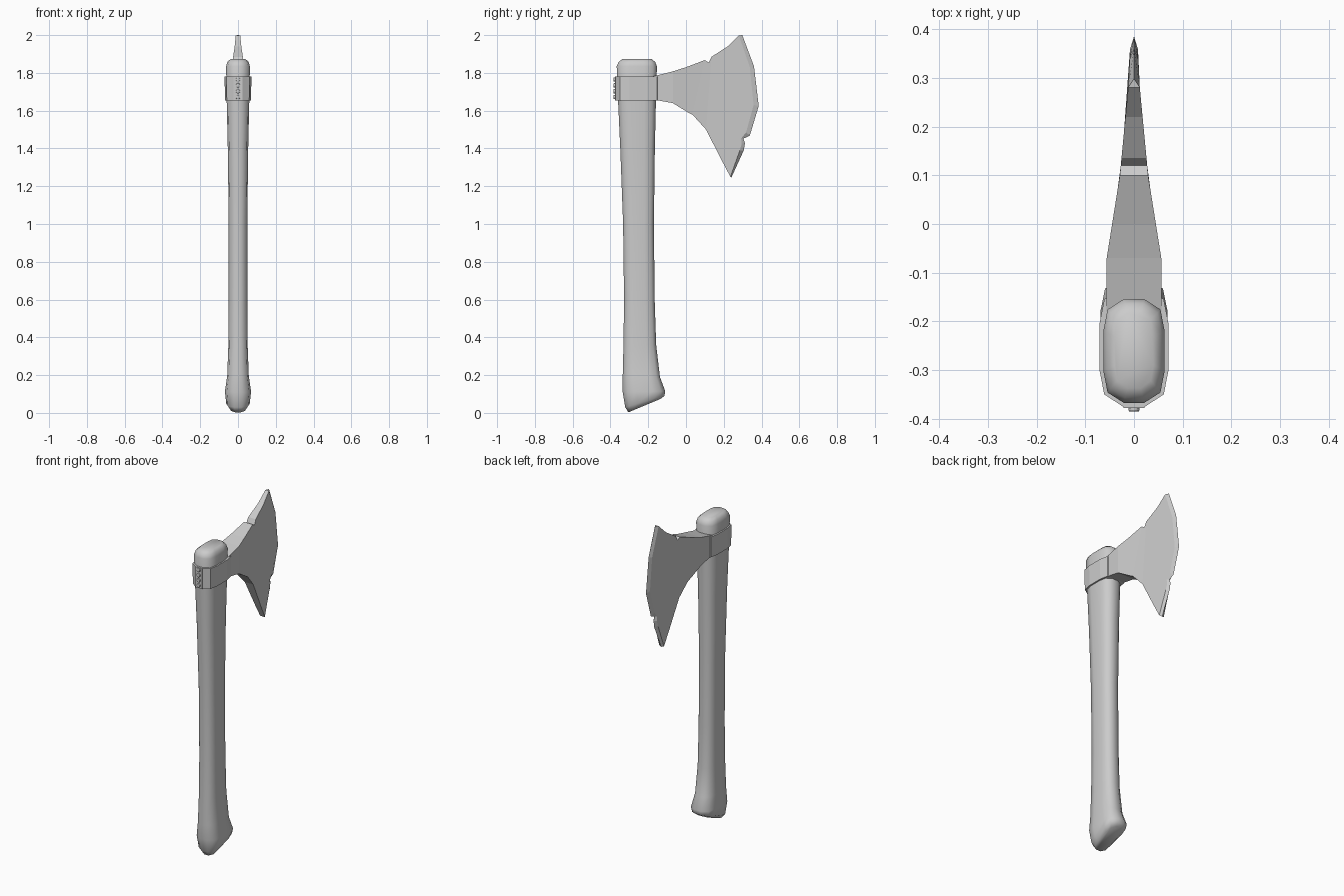
import bpy, bmesh
from math import pi

if "Cube" in bpy.data.objects:
    bpy.data.objects.remove(bpy.data.objects["Cube"])


def make_object(name, bm, smooth=False):
    bmesh.ops.recalc_face_normals(bm, faces=bm.faces)
    for f in bm.faces:
        f.smooth = smooth
    me = bpy.data.meshes.new(name)
    bm.to_mesh(me)
    bm.free()
    ob = bpy.data.objects.new(name, me)
    bpy.context.collection.objects.link(ob)
    return ob


# 12-sided rounded cross-section, normalised (x, y)
quarter = [(1, .38), (.86, .8), (.33, 1)]
SECTION = (quarter + [(-x, y) for x, y in quarter[::-1]]
           + [(-x, -y) for x, y in quarter] + [(x, -y) for x, y in quarter[::-1]])


def loft(name, rings, smooth):
    """rings: (y back, y front, half width, z back, z front)"""
    bm = bmesh.new()
    loops = []
    for y0, y1, w, z0, z1 in rings:
        loops.append([bm.verts.new((u * w, (y0 + y1) / 2 + v * (y1 - y0) / 2,
                                    (z0 + z1) / 2 + v * (z1 - z0) / 2))
                      for u, v in SECTION])
    for a, b in zip(loops, loops[1:]):
        for i in range(len(a)):
            j = (i + 1) % len(a)
            bm.faces.new((a[i], a[j], b[j], b[i]))
    bm.faces.new(loops[0])
    bm.faces.new(loops[-1])
    return make_object(name, bm, smooth)


# Handle with slanted, flared foot and domed top
loft("handle", [
    (-.305, -.135, .042, .003, .074),
    (-.322, -.114, .062, .03, .09),
    (-.335, -.110, .069, .11, .115),
    (-.335, -.138, .057, .20, .19),
    (-.331, -.158, .051, .36, .36),
    (-.328, -.166, .049, .60, .60),
    (-.333, -.170, .049, 1.0, 1.0),
    (-.348, -.165, .054, 1.4, 1.4),
    (-.360, -.159, .060, 1.66, 1.66),
    (-.367, -.154, .063, 1.835, 1.835),
    (-.357, -.163, .056, 1.858, 1.858),
    (-.337, -.182, .040, 1.873, 1.873)], True)

# Metal band around the handle
loft("band", [(-.374, -.130, .069, 1.655, 1.655),
              (-.374, -.130, .071, 1.78, 1.78)], False)

# Blade: outline as matching upper and lower points (y, z)
upper = [(-.18, 1.78), (-.07, 1.808), (.0, 1.83), (.10, 1.868), (.12, 1.855),
         (.135, 1.885), (.22, 1.94), (.28, 1.998)]
lower = [(-.18, 1.66), (-.07, 1.64), (.015, 1.588), (.035, 1.578), (.07, 1.54),
         (.106, 1.50), (.19, 1.335), (.235, 1.25)]
shoulder = [upper[-1], (.338, 1.83), (.358, 1.63), (.318, 1.485), (.292, 1.452),
            (.295, 1.425), (.285, 1.39), lower[-1]]
edge = [(.298, 2.0), (.36, 1.835), (.385, 1.625), (.338, 1.468), (.304, 1.452),
        (.312, 1.428), (.306, 1.39), (.24, 1.245)]
THICK = [(-.2, .056), (-.07, .056), (.10, .029), (.30, .010), (.40, .007)]


def half_thickness(y):
    for (a, ta), (b, tb) in zip(THICK, THICK[1:]):
        if y <= b:
            return ta + (tb - ta) * (y - a) / (b - a)


bm = bmesh.new()
rim = [bm.verts.new((0, y, z)) for y, z in edge]
sides = []
for s in (1, -1):
    def vert(p):
        return bm.verts.new((s * half_thickness(p[0]), *p))
    up = [vert(p) for p in upper]
    lo = [vert(p) for p in lower]
    sh = [up[-1]] + [vert(p) for p in shoulder[1:-1]] + [lo[-1]]
    for i in range(len(up) - 2):
        bm.faces.new((up[i], up[i + 1], lo[i + 1], lo[i]))
    bm.faces.new([up[-2]] + sh + [lo[-2]])
    # ground bevel to the sharp edge
    for i in range(len(sh) - 1):
        bm.faces.new((sh[i], rim[i], rim[i + 1], sh[i + 1]))
    sides.append((up, lo))
for a, b in zip(*sides):
    for i in range(len(a) - 1):
        bm.faces.new((a[i], a[i + 1], b[i + 1], b[i]))
for k, r in ((0, rim[0]), (1, rim[-1])):
    bm.faces.new((sides[0][k][-1], r, sides[1][k][-1]))
bm.faces.new((sides[0][0][0], sides[0][1][0], sides[1][1][0], sides[1][0][0]))
make_object("blade", bm)

# Rivet plate and four rivets at the back of the band
bpy.ops.mesh.primitive_cube_add(size=1, location=(0, -.368, 1.7175))
plate = bpy.context.object
plate.name = "rivet_plate"
plate.scale = (.044, .018, .125)
for i in range(4):
    bpy.ops.mesh.primitive_cylinder_add(vertices=10, radius=.012, depth=.016,
                                        location=(0, -.377, 1.672 + i * .031),
                                        rotation=(pi / 2, 0, 0))
    rivet = bpy.context.object
    rivet.name = f"rivet_{i + 1}"
    bev = rivet.modifiers.new("round", 'BEVEL')
    bev.width = .004
    bev.segments = 2
